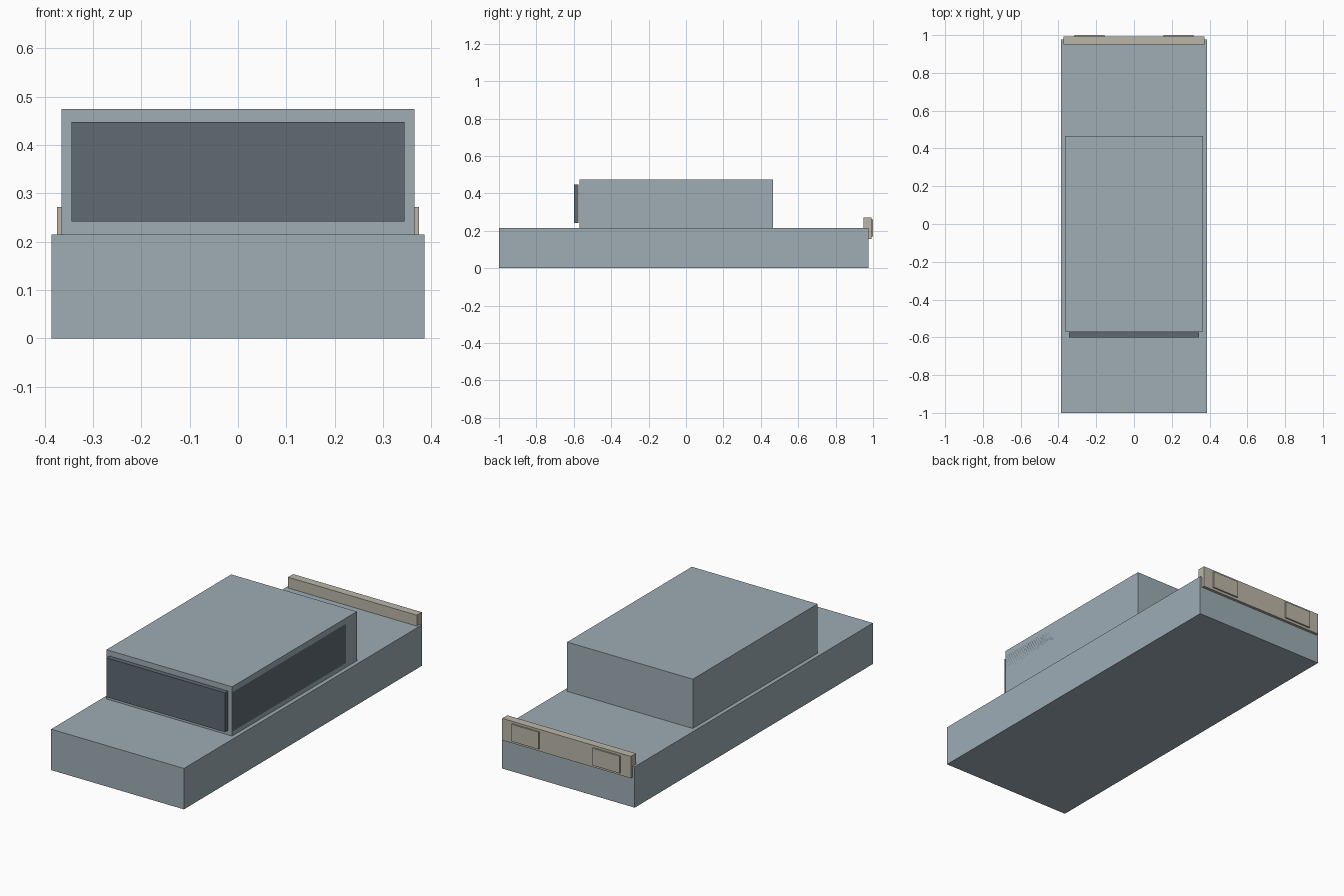
import bpy

if "Cube" in bpy.data.objects:
    bpy.data.objects.remove(bpy.data.objects["Cube"])

def material(name, rgb):
    m = bpy.data.materials.new(name)
    m.diffuse_color = (*rgb, 1.0)
    m.use_nodes = True
    m.node_tree.nodes["Principled BSDF"].inputs["Base Color"].default_value = m.diffuse_color
    return m

GREY = material("blue_grey_paint", (0.342, 0.418, 0.462))
DARK = material("dark_glass", (0.112, 0.146, 0.170))
BEIGE = material("beige_trim", (0.50, 0.468, 0.392))

def box(name, x, y, z, mat):
    """Box from (min, max) ranges on each axis."""
    bpy.ops.mesh.primitive_cube_add(size=1)
    ob = bpy.context.object
    ob.name = name
    for v in ob.data.vertices:
        v.co = [r[0] + (c + 0.5) * (r[1] - r[0]) for r, c in zip((x, y, z), v.co)]
    ob.data.materials.append(mat)
    return ob

# Lower body and cabin
box("lower_body", (-0.386, 0.386), (-1.0, 0.977), (0, 0.215), GREY)
box("cabin", (-0.365, 0.365), (-0.57, 0.465), (0.215, 0.474), GREY)

# Windshield plate on the cabin front
box("windshield", (-0.345, 0.345), (-0.60, -0.575), (0.242, 0.448), DARK)

# Rear bumper bar
box("rear_bar", (-0.374, 0.374), (0.95, 0.992), (0.157, 0.272), BEIGE)

# Mirrored side windows, flush with the cabin sides, and rear lamp plates
for side, s in (("left", -1), ("right", 1)):
    box(side + "_side_window", sorted((s * 0.345, s * 0.365)), (-0.567, 0.374),
        (0.238, 0.444), DARK)
    box(side + "_rear_lamp", sorted((s * 0.157, s * 0.315)), (0.991, 1.0),
        (0.170, 0.260), BEIGE)
